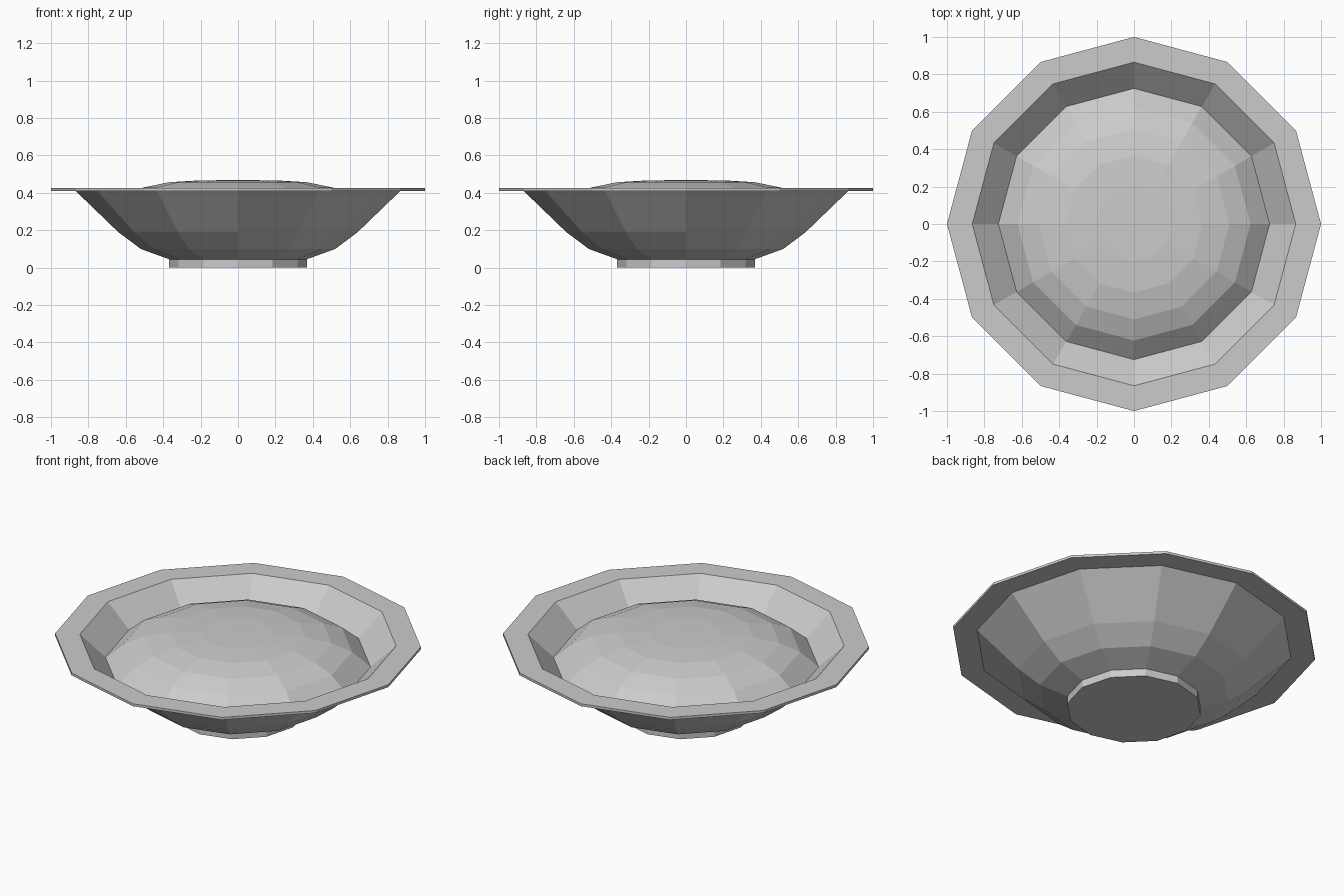
import bpy, bmesh
from math import cos, sin, pi

if "Cube" in bpy.data.objects:
    bpy.data.objects.remove(bpy.data.objects["Cube"])

SIDES = 12


def lathe(name, profile):
    """Revolve (radius, z) points into a faceted solid; radius 0 makes a pole."""
    bm = bmesh.new()
    rings = []
    for r, z in profile:
        if r == 0:
            rings.append([bm.verts.new((0, 0, z))] * SIDES)
        else:
            rings.append([bm.verts.new((r * cos(2 * pi * i / SIDES),
                                        r * sin(2 * pi * i / SIDES), z))
                          for i in range(SIDES)])
    for a, b in zip(rings, rings[1:]):
        for i in range(SIDES):
            j = (i + 1) % SIDES
            bm.faces.new(list(dict.fromkeys((a[i], a[j], b[j], b[i]))))
    bmesh.ops.recalc_face_normals(bm, faces=bm.faces)
    mesh = bpy.data.meshes.new(name)
    bm.to_mesh(mesh)
    bm.free()
    obj = bpy.data.objects.new(name, mesh)
    bpy.context.collection.objects.link(obj)
    return obj


# Bowl: foot, outer wall, flat rim, inner wall and floor
lathe("bowl", [(0, 0), (0.368, 0), (0.368, 0.045), (0.52, 0.10), (0.64, 0.19),
               (0.868, 0.41), (1.0, 0.41), (1.0, 0.425), (0.865, 0.425),
               (0.725, 0.293), (0.62, 0.20), (0.50, 0.115), (0.35, 0.065), (0, 0.06)])

# Food: domed mound filling the bowl
lathe("food_mound", [(0, 0.22), (0.62, 0.22), (0.725, 0.293), (0.623, 0.38),
                     (0.51, 0.428), (0.367, 0.457), (0.2, 0.467), (0, 0.468)])
